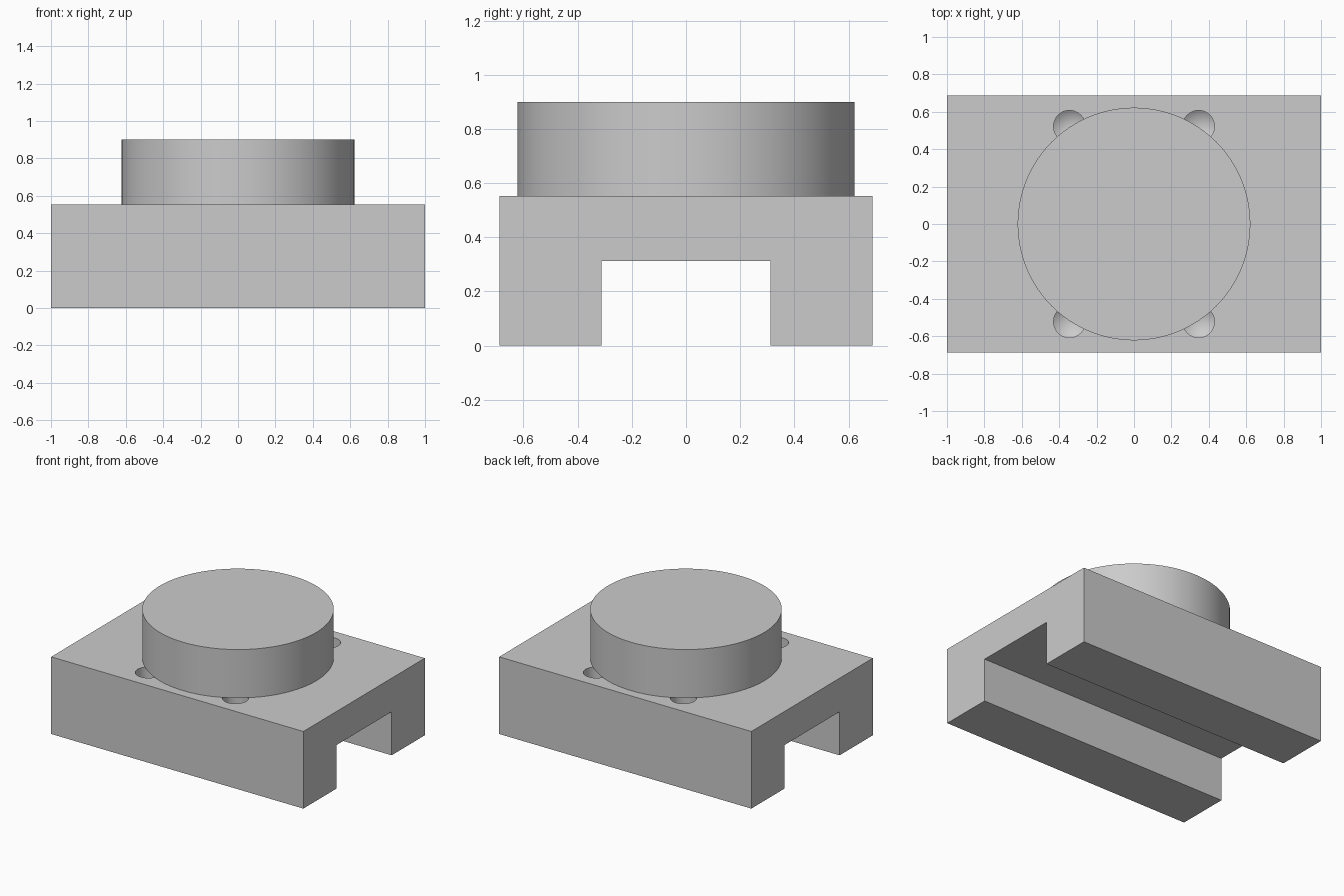
import bpy
import bmesh

cube = bpy.data.objects.get("Cube")
if cube:
    bpy.data.objects.remove(cube, do_unlink=True)

# Dimensions
LENGTH, HALF_DEPTH, BASE_TOP = 2.0, 0.688, 0.553
SLOT_HALF, SLOT_TOP = 0.312, 0.312
DISC_RADIUS, DISC_TOP = 0.622, 0.90
HOLE_X, HOLE_Y, HOLE_RADIUS = 0.345, 0.522, 0.085
HOLE_FLOOR, HOLE_TIP = 0.24, 0.18

grey = bpy.data.materials.new("plain grey")
grey.use_nodes = True
colour = (0.6, 0.6, 0.6, 1.0)
grey.diffuse_color = colour
grey.node_tree.nodes["Principled BSDF"].inputs["Base Color"].default_value = colour


def make_object(name, bm):
    bmesh.ops.recalc_face_normals(bm, faces=bm.faces)
    mesh = bpy.data.meshes.new(name)
    bm.to_mesh(mesh)
    bm.free()
    mesh.materials.append(grey)
    obj = bpy.data.objects.new(name, mesh)
    bpy.context.collection.objects.link(obj)
    return obj


def add_cylinder(bm, x, y, radius, bottom, top, sides):
    made = bmesh.ops.create_cone(bm, cap_ends=True, segments=sides,
                                 radius1=radius, radius2=radius, depth=top - bottom)
    bmesh.ops.translate(bm, verts=made["verts"], vec=(x, y, (top + bottom) / 2))
    return made["verts"]


def smooth(obj):
    bpy.ops.object.select_all(action='DESELECT')
    obj.select_set(True)
    bpy.context.view_layer.objects.active = obj
    bpy.ops.object.shade_smooth_by_angle(angle=0.5)


# Base block: channel profile extruded along x
half_profile = [(HALF_DEPTH, BASE_TOP), (HALF_DEPTH, 0), (SLOT_HALF, 0), (SLOT_HALF, SLOT_TOP)]
profile = half_profile + [(-y, z) for y, z in reversed(half_profile)]
bm = bmesh.new()
face = bm.faces.new([bm.verts.new((-LENGTH / 2, y, z)) for y, z in profile])
side = bmesh.ops.extrude_face_region(bm, geom=[face])
bmesh.ops.translate(bm, vec=(LENGTH, 0, 0),
                    verts=[v for v in side["geom"] if isinstance(v, bmesh.types.BMVert)])
base = make_object("base_block", bm)

# Four blind drilled holes with conical ends
bm = bmesh.new()
for sx in (-1, 1):
    for sy in (-1, 1):
        verts = add_cylinder(bm, sx * HOLE_X, sy * HOLE_Y, HOLE_RADIUS,
                             HOLE_FLOOR, BASE_TOP + 0.1, 48)
        low = {v for v in verts if v.co.z < BASE_TOP}
        floor = next(f for f in bm.faces if set(f.verts) == low)
        tip = bmesh.ops.poke(bm, faces=[floor])["verts"][0]
        tip.co.z = HOLE_TIP
drill = make_object("drill_cutter", bm)
drill.hide_render = True

cut = base.modifiers.new("holes", 'BOOLEAN')
cut.operation = 'DIFFERENCE'
cut.solver = 'EXACT'
cut.object = drill
bpy.context.view_layer.objects.active = base
bpy.ops.object.modifier_apply(modifier=cut.name)
bpy.data.objects.remove(drill, do_unlink=True)
smooth(base)

# Round boss on top
bm = bmesh.new()
add_cylinder(bm, 0, 0, DISC_RADIUS, BASE_TOP, DISC_TOP, 128)
smooth(make_object("round_boss", bm))
